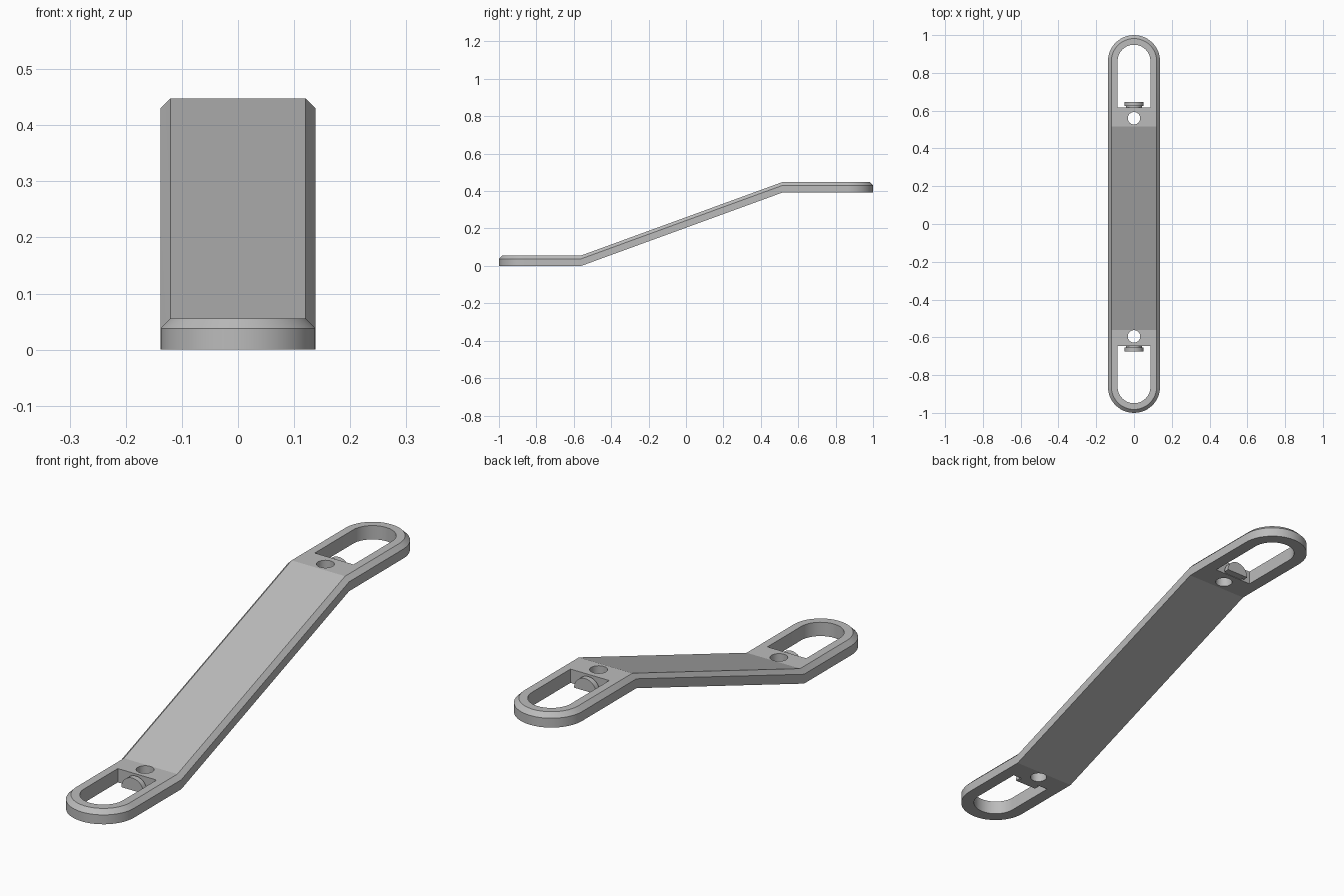
import bpy, bmesh, math

cube = bpy.data.objects.get("Cube")
if cube:
    bpy.data.objects.remove(cube, do_unlink=True)

HALF_W, THICK, CHAMFER, RISE = 0.138, 0.056, 0.018, 0.392
BEND_F, BEND_B = -0.56, 0.515      # where the ramp starts and ends
ARC_Y = 1 - HALF_W                 # centre of the rounded ends
SLOT_R = 0.087
SEGS = 24

grey = bpy.data.materials.new("light grey")
grey.use_nodes = True
grey.diffuse_color = (0.5, 0.5, 0.5, 1)
grey.node_tree.nodes["Principled BSDF"].inputs["Base Color"].default_value = (0.5, 0.5, 0.5, 1)


def height(y):
    t = (y - BEND_F) / (BEND_B - BEND_F)
    return RISE * min(1, max(0, t))


def arc(r, cy, start, sweep=math.pi, n=SEGS):
    return [(r * math.cos(start + sweep * i / n), cy + r * math.sin(start + sweep * i / n))
            for i in range(n + 1)]


def make_object(name, bm):
    bmesh.ops.recalc_face_normals(bm, faces=bm.faces)
    mesh = bpy.data.meshes.new(name)
    bm.to_mesh(mesh)
    bm.free()
    mesh.materials.append(grey)
    obj = bpy.data.objects.new(name, mesh)
    bpy.context.collection.objects.link(obj)
    return obj


def add_prism(bm, points, to_a, to_b):
    """Closed prism between two mappings of one flat outline."""
    a = [bm.verts.new(to_a(*p)) for p in points]
    b = [bm.verts.new(to_b(*p)) for p in points]
    bm.faces.new(a)
    bm.faces.new(b)
    for i in range(len(points)):
        j = (i + 1) % len(points)
        bm.faces.new((a[i], a[j], b[j], b[i]))


def smooth(obj):
    bpy.ops.object.select_all(action='DESELECT')
    obj.select_set(True)
    bpy.context.view_layer.objects.active = obj
    bpy.ops.object.shade_smooth_by_angle(angle=math.radians(15))


# Bent strap: stacked outlines following the ramp, chamfered along the top
bm = bmesh.new()
rings = []
for r, z in ((HALF_W, 0), (HALF_W, THICK - CHAMFER), (HALF_W - CHAMFER, THICK)):
    outline = (arc(r, ARC_Y, 0) + [(-r, BEND_B), (-r, BEND_F)]
               + arc(r, -ARC_Y, math.pi) + [(r, BEND_F), (r, BEND_B)])
    rings.append([bm.verts.new((x, y, z + height(y))) for x, y in outline])
count = len(rings[0])
for low, high in zip(rings, rings[1:]):
    for i in range(count):
        j = (i + 1) % count
        bm.faces.new((low[i], low[j], high[j], high[i]))
n = SEGS + 1
for ring in (rings[0], rings[-1]):
    bm.faces.new(ring[:n + 1] + [ring[-1]])                 # back pad
    bm.faces.new((ring[n], ring[n + 1], ring[-2], ring[-1]))  # ramp
    bm.faces.new(ring[n + 1:-1])                            # front pad
strap = make_object("bent_strap", bm)

# Slots and round holes cut through both pads
bm = bmesh.new()
PADS = ((1, RISE, 0.616, 0.56), (-1, 0, 0.646, 0.595))
for side, base, slot_y, hole_y in PADS:
    slot = arc(SLOT_R, ARC_Y, 0) + [(-SLOT_R, slot_y), (SLOT_R, slot_y)]
    hole = arc(0.033, hole_y, 0, math.tau, 32)[:-1]
    for shape in (slot, hole):
        add_prism(bm, shape, lambda x, y: (x, side * y, base - 0.1),
                  lambda x, y: (x, side * y, base + 0.15))
cutter = make_object("slot_cutter", bm)
cutter.hide_render = True
cut = strap.modifiers.new("slots", 'BOOLEAN')
cut.operation = 'DIFFERENCE'
cut.solver = 'EXACT'
cut.object = cutter
bpy.context.view_layer.objects.active = strap
bpy.ops.object.modifier_apply(modifier=cut.name)
bpy.data.objects.remove(cutter, do_unlink=True)
smooth(strap)

# Half-round catch with a narrower neck on the inner wall of each slot
for name, (side, base, slot_y, hole_y) in zip(("back_catch", "front_catch"), PADS):
    bm = bmesh.new()
    for r, y0, y1 in ((0.042, slot_y - 0.004, slot_y + 0.008),
                      (0.05, slot_y + 0.008, slot_y + 0.03)):
        add_prism(bm, arc(r, base + 0.002, 0), lambda x, z: (x, side * y0, z),
                  lambda x, z: (x, side * y1, z))
    smooth(make_object(name, bm))
